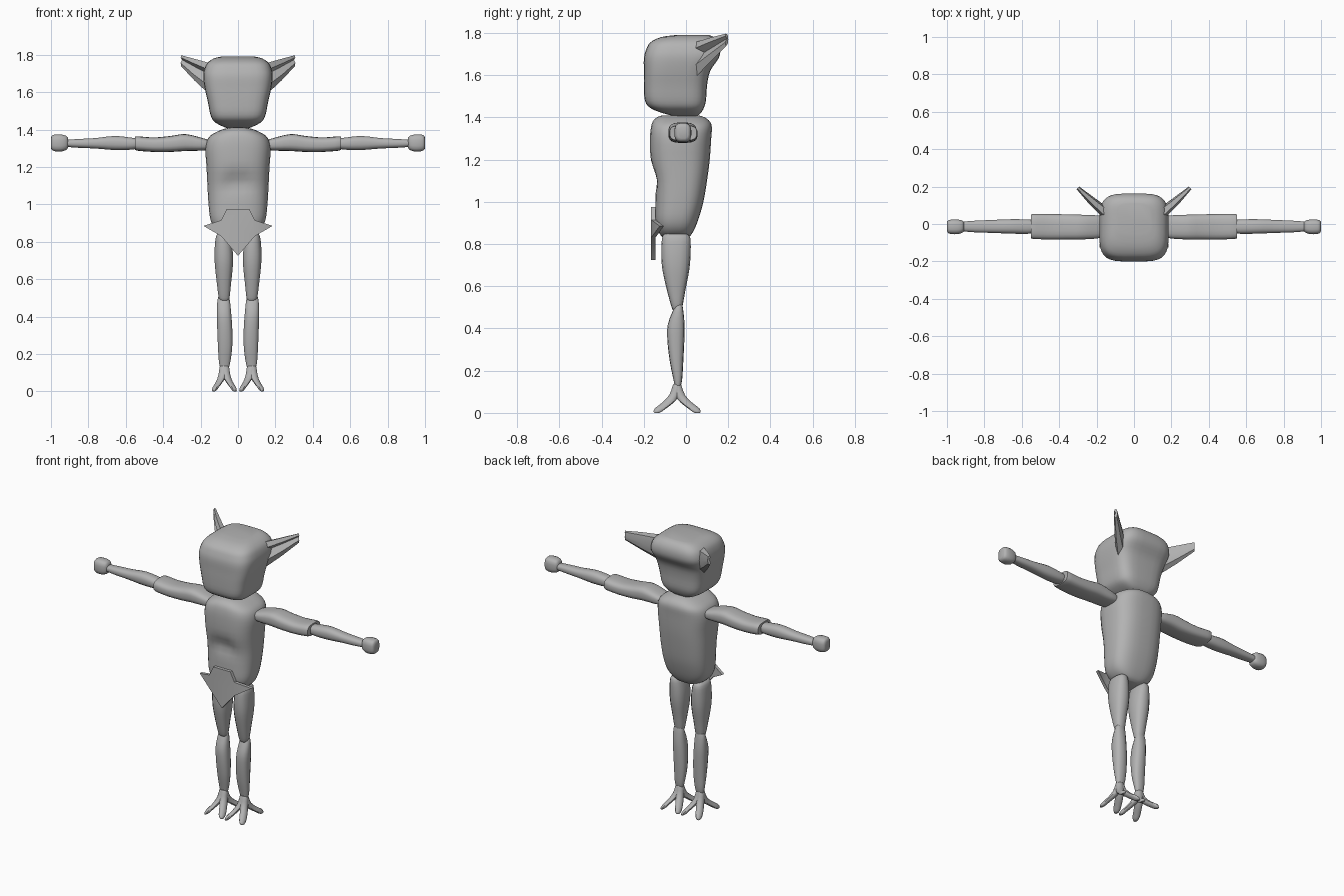
import bpy, bmesh, math
from mathutils import Vector

if "Cube" in bpy.data.objects:
    bpy.data.objects.remove(bpy.data.objects["Cube"])

grey = bpy.data.materials.new("plain grey")
grey.diffuse_color = (0.45, 0.45, 0.45, 1)
grey.use_nodes = True
grey.node_tree.nodes["Principled BSDF"].inputs["Base Color"].default_value = grey.diffuse_color


def make_object(name, bm):
    bmesh.ops.recalc_face_normals(bm, faces=bm.faces)
    mesh = bpy.data.meshes.new(name)
    bm.to_mesh(mesh)
    bm.free()
    mesh.materials.append(grey)
    obj = bpy.data.objects.new(name, mesh)
    bpy.context.collection.objects.link(obj)
    return obj


def bridge(bm, rings):
    """Skin a list of point rings and close both ends."""
    rows = [[bm.verts.new(p) for p in ring] for ring in rings]
    n = len(rows[0])
    for a, b in zip(rows, rows[1:]):
        for i in range(n):
            j = (i + 1) % n
            bm.faces.new((a[i], a[j], b[j], b[i]))
    bm.faces.new(rows[0][::-1])
    bm.faces.new(rows[-1])


def smooth_rows(rows, steps):
    """Catmull-Rom interpolation of section rows."""
    out = []
    for i in range(len(rows) - 1):
        p = [rows[max(i - 1, 0)], rows[i], rows[i + 1], rows[min(i + 2, len(rows) - 1)]]
        for s in range(steps):
            t = s / steps
            out.append([0.5 * (2 * b + (c - a) * t + (2 * a - 5 * b + 4 * c - d) * t * t
                               + (3 * b - a - 3 * c + d) * t ** 3) for a, b, c, d in zip(*p)])
    return out + [list(rows[-1])]


def loft(bm, rows, axis="z", power=2.5, sides=20, steps=3, side=1):
    """Rows are (position, a min, a max, b min, b max) along z (a=x, b=y) or x (a=y, b=z)."""
    rings = []
    for t, a0, a1, b0, b1 in smooth_rows(rows, steps):
        ring = []
        for i in range(sides):
            ang = 2 * math.pi * (i + 0.5) / sides
            c, s = math.cos(ang), math.sin(ang)
            a = (a0 + a1) / 2 + (a1 - a0) / 2 * math.copysign(abs(c) ** (2 / power), c)
            b = (b0 + b1) / 2 + (b1 - b0) / 2 * math.copysign(abs(s) ** (2 / power), s)
            x, y, z = (t, a, b) if axis == "x" else (a, b, t)
            ring.append((x * side, y, z))
        rings.append(ring)
    bridge(bm, rings)


def loft_object(name, rows, **kw):
    bm = bmesh.new()
    loft(bm, rows, **kw)
    return make_object(name, bm)


# Head: rounded block, overhanging at the back
loft_object("head", [
    (1.405, -.05, .05, -.05, .05), (1.42, -.09, .09, -.11, .07),
    (1.445, -.13, .13, -.17, .085), (1.48, -.148, .148, -.195, .095),
    (1.55, -.162, .162, -.2, .10), (1.62, -.178, .178, -.2, .115),
    (1.68, -.186, .186, -.2, .155), (1.72, -.181, .181, -.19, .163),
    (1.755, -.165, .165, -.17, .155), (1.78, -.13, .13, -.12, .135),
    (1.79, -.09, .09, -.05, .11)], power=4, sides=32)

# Torso with a hollow under the chest
torso = loft_object("torso", [
    (.825, -.04, .04, -.10, .0), (.838, -.085, .085, -.118, .02),
    (.87, -.125, .125, -.135, .04), (.92, -.148, .148, -.146, .06),
    (1.0, -.158, .158, -.146, .083), (1.1, -.164, .164, -.15, .10),
    (1.2, -.169, .169, -.168, .113), (1.3, -.175, .175, -.171, .12),
    (1.355, -.16, .16, -.166, .123), (1.385, -.12, .12, -.155, .11),
    (1.402, -.08, .08, -.135, .085), (1.41, -.045, .045, -.11, .06)],
    power=2.8, sides=32)
for v in torso.data.vertices:
    if v.co.y < -0.08:
        fold = 1.13 - 0.4 * abs(v.co.x)
        v.co.y += 0.025 * math.exp(-(v.co.x / .07) ** 2 - ((v.co.z - fold) / .05) ** 2)

# Pelvis plate: flat centre with two swept-back wing points
bm = bmesh.new()
outline = [(0, .725), (.09, .83), (.09, .915), (.06, .975)]
right = [bm.verts.new((x, -.165, z)) for x, z in outline]
left = [bm.verts.new((-x, -.165, z)) for x, z in outline[1:]]
bm.faces.new(right + left[::-1])
for pair, s in ((right[1:3], 1), (left[0:2], -1)):
    tip = bm.verts.new((.185 * s, -.125, .885))
    bm.faces.new((pair[0], tip, pair[1]) if s > 0 else (pair[1], tip, pair[0]))
back = bmesh.ops.extrude_face_region(bm, geom=bm.faces[:], use_keep_orig=True)
bmesh.ops.translate(bm, vec=(0, .02, 0),
                    verts=[g for g in back["geom"] if isinstance(g, bmesh.types.BMVert)])
make_object("pelvis_plate", bm)

for label, s in (("left", 1), ("right", -1)):
    # Ear: tapering blade with a groove on its outer face
    bm = bmesh.new()
    n = Vector((.68, -.73, 0))
    rings = []
    for x, y, z0, z1, w in ((.14, .05, 1.585, 1.755, .03), (.225, .123, 1.662, 1.778, .022),
                            (.30, .193, 1.738, 1.797, .010)):
        h = z1 - z0
        profile = [(-w * .6, z0 + h * .15), (w * .5, z0), (w, z0 + h * .3), (-w * .1, z0 + h * .6),
                   (w, z0 + h * .8), (w * .5, z1), (-w * .6, z1 - h * .08), (-w, z0 + h * .5)]
        rings.append([((x + n.x * d) * s, y + n.y * d, z) for d, z in profile])
    bridge(bm, rings)
    make_object(label + "_ear", bm)

    # Arm
    loft_object(label + "_upper_arm", [
        (.13, -.05, .03, 1.30, 1.335), (.18, -.075, .045, 1.288, 1.352),
        (.28, -.083, .05, 1.285, 1.376), (.36, -.083, .052, 1.28, 1.366),
        (.45, -.083, .054, 1.28, 1.358), (.54, -.08, .054, 1.287, 1.364),
        (.55, -.07, .045, 1.295, 1.357)], axis="x", power=3, side=s)
    loft_object(label + "_forearm", [
        (.53, -.045, .02, 1.30, 1.35), (.57, -.053, .025, 1.292, 1.357),
        (.66, -.052, .026, 1.29, 1.366), (.76, -.048, .022, 1.298, 1.355),
        (.85, -.045, .018, 1.302, 1.35), (.93, -.038, .012, 1.308, 1.345)],
        axis="x", power=2.5, sides=16, side=s)
    loft_object(label + "_hand", [
        (.908, -.035, .008, 1.305, 1.352), (.917, -.046, .018, 1.292, 1.366),
        (.94, -.054, .024, 1.283, 1.373), (.97, -.055, .025, 1.282, 1.374),
        (.992, -.05, .02, 1.288, 1.37), (1.0, -.038, .01, 1.30, 1.355)],
        axis="x", power=3, sides=16, side=s)

    # Leg
    loft_object(label + "_thigh", [
        (.485, .055, .09, -.06, -.03), (.50, .045, .103, -.068, -.018),
        (.58, .036, .114, -.09, -.003), (.68, .026, .125, -.112, .016),
        (.76, .028, .126, -.117, .022), (.83, .042, .118, -.113, .02),
        (.85, .055, .10, -.10, .0)], power=2.5, sides=14, side=s)
    loft_object(label + "_calf", [
        (.535, .06, .085, -.045, -.025), (.50, .045, .108, -.056, -.015),
        (.42, .036, .114, -.086, -.007), (.34, .03, .112, -.088, -.008),
        (.24, .03, .108, -.076, -.013), (.16, .04, .103, -.06, -.018),
        (.12, .05, .095, -.052, -.026)], power=2.5, sides=14, side=s)

    # Foot: four splayed toes running out of one ankle
    bm = bmesh.new()
    for sx in (-1, 1):
        for sy in (-1, 1):
            rows = []
            for z, dx, dy, rx, ry in ((.137, 0, 0, .021, .018), (.125, .002, .002, .025, .021),
                                      (.085, .010, .013, .023, .025), (.05, .027, .042, .019, .028),
                                      (.022, .046, .078, .017, .028), (.006, .054, .092, .013, .02),
                                      (.0, .057, .096, .007, .012)):
                cx, cy = .073 + sx * dx, -.042 + sy * dy
                rows.append((z, cx - rx, cx + rx, cy - ry, cy + ry))
            loft(bm, rows, power=2.2, sides=12, steps=2, side=s)
    make_object(label + "_foot", bm)

# Smooth the rounded parts while keeping creases crisp
bpy.ops.object.select_all(action="SELECT")
bpy.context.view_layer.objects.active = torso
bpy.ops.object.shade_smooth_by_angle(angle=math.radians(40))
